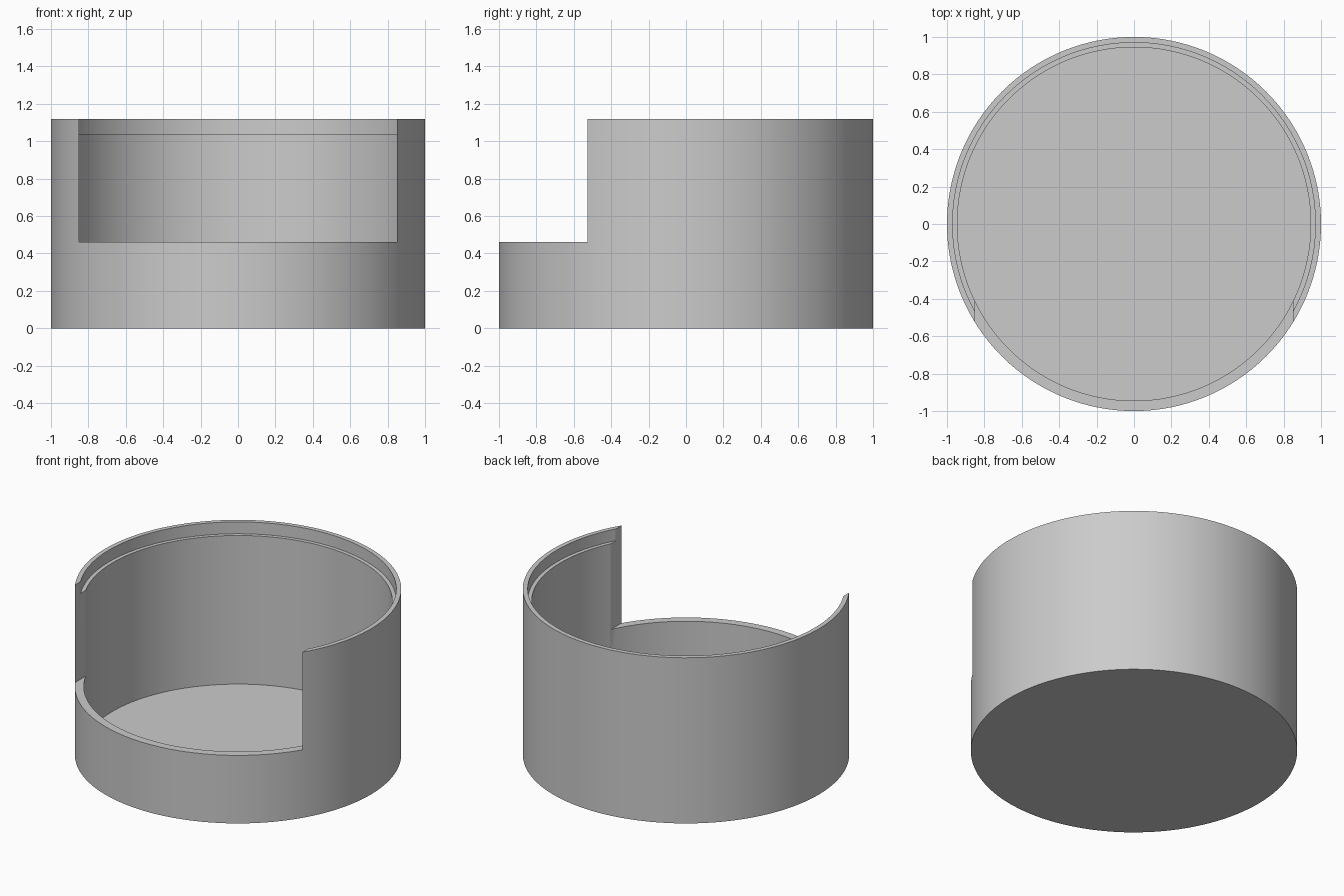
import bpy, bmesh, math

cube = bpy.data.objects.get("Cube")
if cube:
    bpy.data.objects.remove(cube, do_unlink=True)

SEGMENTS = 128
HEIGHT = 1.12
FLOOR = 0.035
NOTCH_Z = 0.46
NOTCH_HALF_WIDTH = 0.85

grey = bpy.data.materials.new("light grey")
grey.use_nodes = True
colour = (0.6, 0.6, 0.6, 1)
grey.diffuse_color = colour
grey.node_tree.nodes["Principled BSDF"].inputs["Base Color"].default_value = colour


def add_object(name, bm):
    mesh = bpy.data.meshes.new(name)
    bmesh.ops.recalc_face_normals(bm, faces=bm.faces)
    bm.to_mesh(mesh)
    bm.free()
    mesh.materials.append(grey)
    obj = bpy.data.objects.new(name, mesh)
    bpy.context.collection.objects.link(obj)
    return obj


# Round tub: outer wall, rim, lid ledge, inner wall, with flat discs closing both ends
profile = [(1, 0), (1, HEIGHT), (0.97, HEIGHT), (0.97, 1.04), (0.945, 1.04), (0.945, FLOOR)]
bm = bmesh.new()
rings = []
for radius, z in profile:
    angles = [math.tau * i / SEGMENTS for i in range(SEGMENTS)]
    rings.append([bm.verts.new((radius * math.cos(a), radius * math.sin(a), z)) for a in angles])
for lower, upper in zip(rings, rings[1:]):
    for i in range(SEGMENTS):
        j = (i + 1) % SEGMENTS
        bm.faces.new((lower[i], lower[j], upper[j], upper[i]))
bm.faces.new(rings[0])
bm.faces.new(rings[-1])
tub = add_object("round_tub", bm)

# Box that opens the front of the wall
bm = bmesh.new()
bmesh.ops.create_cube(bm, size=1)
bmesh.ops.scale(bm, vec=(2 * NOTCH_HALF_WIDTH, 1.2, 1), verts=bm.verts)
bmesh.ops.translate(bm, vec=(0, -0.7, NOTCH_Z + 0.5), verts=bm.verts)
cutter = add_object("front_opening_cutter", bm)

cut = tub.modifiers.new("front opening", "BOOLEAN")
cut.operation = "DIFFERENCE"
cut.solver = "EXACT"
cut.object = cutter

bpy.ops.object.select_all(action="DESELECT")
tub.select_set(True)
bpy.context.view_layer.objects.active = tub
bpy.ops.object.modifier_apply(modifier=cut.name)
bpy.data.objects.remove(cutter, do_unlink=True)

# Smooth round walls with crisp rims
bpy.ops.object.shade_smooth_by_angle(angle=math.radians(30))
